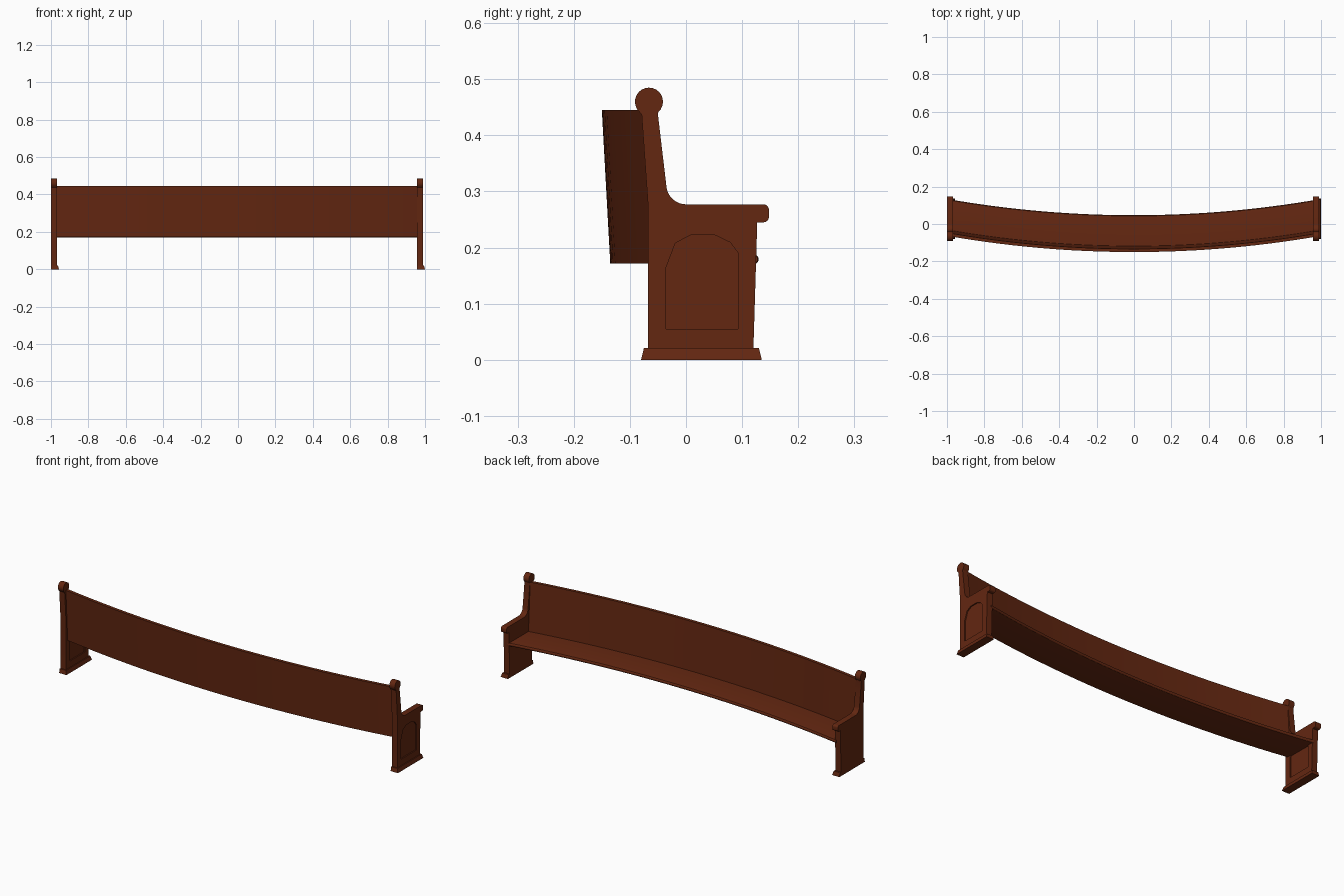
import bpy, bmesh, math

if "Cube" in bpy.data.objects:
    bpy.data.objects.remove(bpy.data.objects["Cube"])

wood = bpy.data.materials.new("dark red brown wood")
wood.diffuse_color = (0.125, 0.02, 0.0055, 1)
wood.use_nodes = True
wood.node_tree.nodes["Principled BSDF"].inputs["Base Color"].default_value = wood.diffuse_color


def arc(cy, cz, r, a0, a1, n):
    """Points of an arc in the yz plane, angles in degrees."""
    return [(cy + r * math.cos(math.radians(a0 + (a1 - a0) * i / n)),
             cz + r * math.sin(math.radians(a0 + (a1 - a0) * i / n)))
            for i in range(n + 1)]


def loft(name, sections):
    """Solid through a list of (x, yz outline) sections."""
    bm = bmesh.new()
    rings = [[bm.verts.new((x, y, z)) for y, z in pts] for x, pts in sections]
    n = len(rings[0])
    for a, b in zip(rings, rings[1:]):
        for i in range(n):
            j = (i + 1) % n
            bm.faces.new((a[i], a[j], b[j], b[i]))
    bm.faces.new(rings[0])
    bm.faces.new(rings[-1])
    bmesh.ops.recalc_face_normals(bm, faces=bm.faces)
    me = bpy.data.meshes.new(name)
    bm.to_mesh(me)
    bm.free()
    me.materials.append(wood)
    ob = bpy.data.objects.new(name, me)
    bpy.context.collection.objects.link(ob)
    return ob


def smooth(ob):
    bpy.ops.object.select_all(action='DESELECT')
    ob.select_set(True)
    bpy.context.view_layer.objects.active = ob
    bpy.ops.object.shade_smooth_by_angle(angle=math.radians(30))


def swept(name, pts, x0, x1, steps=24):
    """Sweep a cross-section along the bowed plan of the bench."""
    R = 5.8
    secs = []
    for i in range(steps + 1):
        x = x0 + (x1 - x0) * i / steps
        dy = R - math.sqrt(R * R - x * x)
        secs.append((x, [(y + dy, z) for y, z in pts]))
    ob = loft(name, secs)
    smooth(ob)
    return ob


# end panel outline: arm nose, swept elbow, post and round finial
outline = [(-0.068, 0.015), (0.12, 0.015), (0.127, 0.245)]
outline += arc(0.138, 0.255, 0.010, -90, 0, 4)
outline += arc(0.138, 0.267, 0.010, 0, 90, 4)
outline += arc(0.0, 0.312, 0.035, 270, 188, 8)
outline += [(-0.050, 0.437)]
outline += arc(-0.066, 0.460, 0.025, -48, 228, 18)
outline += [(-0.079, 0.437), (-0.068, 0.28)]

# arched recess outline
arch = [(-0.036, 0.055), (0.093, 0.055), (0.093, 0.190), (0.079, 0.209),
        (0.052, 0.222), (0.008, 0.222), (-0.019, 0.208), (-0.036, 0.163)]

foot_bottom = [(-0.080, 0.0), (0.135, 0.0), (0.130, 0.021), (-0.075, 0.021)]

# both ends are identical copies, with recess and foot moulding on the +x face
for side, x0 in (("left", -1.0), ("right", 0.957)):
    x1 = x0 + 0.032
    end = loft(side + "_end_panel", [(x0, outline), (x1, outline)])
    cutter = loft("arch_cutter", [(x1 - 0.006, arch), (x1 + 0.02, arch)])
    cutter.hide_render = True
    mod = end.modifiers.new("arched recess", 'BOOLEAN')
    mod.operation = 'DIFFERENCE'
    mod.solver = 'EXACT'
    mod.object = cutter
    bpy.context.view_layer.update()
    dg = bpy.context.evaluated_depsgraph_get()
    cut = bpy.data.meshes.new_from_object(end.evaluated_get(dg))
    end.modifiers.clear()
    end.data = cut
    bpy.data.objects.remove(cutter)
    smooth(end)

    # sloped foot moulding
    foot = loft(side + "_foot", [(x0, foot_bottom), (x0 + 0.043, foot_bottom)])
    for v in foot.data.vertices:
        if v.co.z > 0.01 and v.co.x > x0 + 0.02:
            v.co.x -= 0.006

# bowed seat with rounded front edge
seat = [(-0.132, 0.172), (0.038, 0.170)]
seat += arc(0.038, 0.179, 0.009, -90, 90, 6)[1:]
seat += [(-0.132, 0.188)]
swept("seat", seat, -0.975, 0.965)

# leaning bowed backrest
back = [(-0.135, 0.172), (-0.117, 0.172), (-0.133, 0.445), (-0.150, 0.445)]
swept("backrest", back, -0.975, 0.965)
